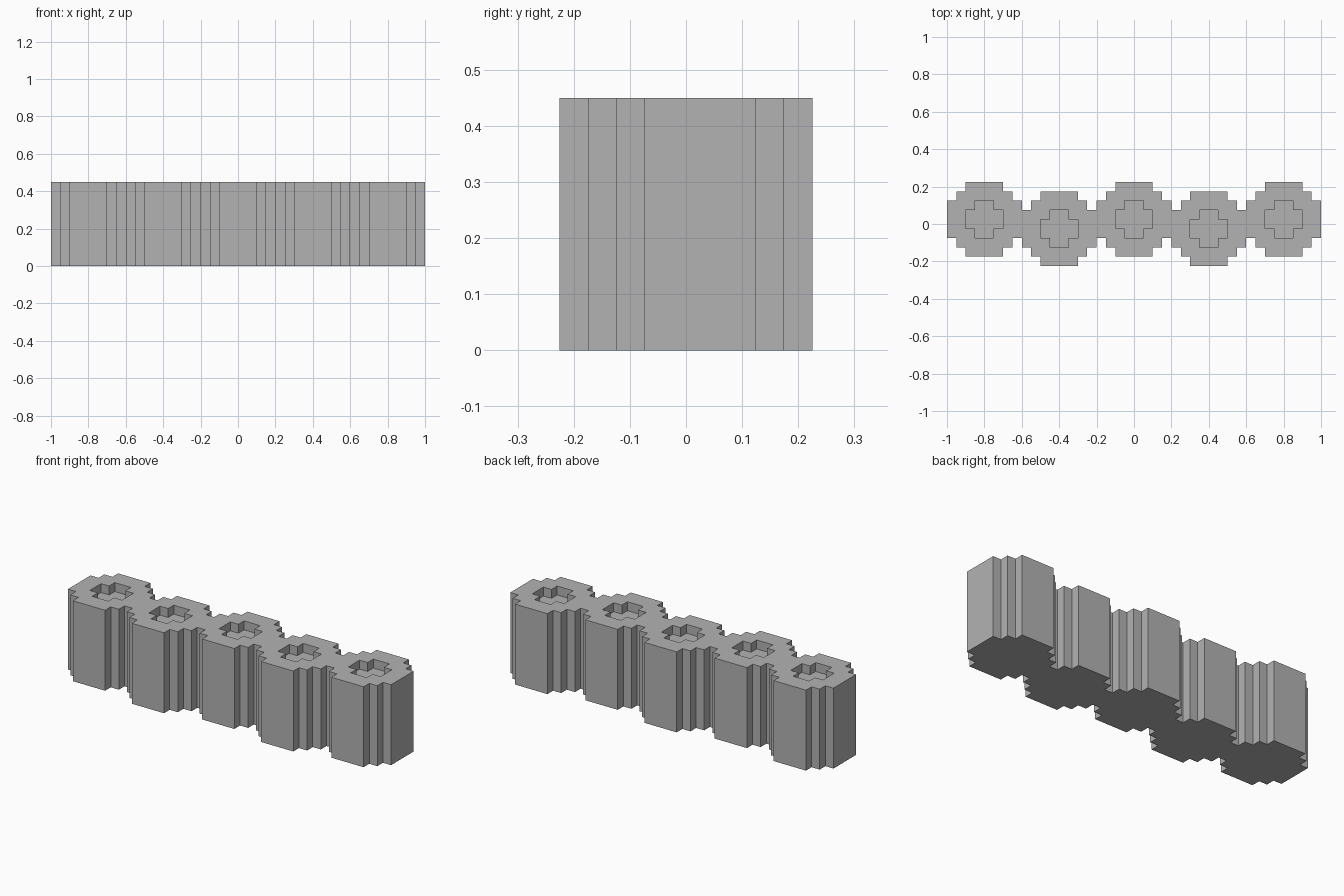
import bpy
import bmesh
from mathutils import Vector

STEP = 0.05        # size of one square of the stepped plan
HEIGHT = 0.45
SOCKET_DEPTH = 0.05

if "Cube" in bpy.data.objects:
    bpy.data.objects.remove(bpy.data.objects["Cube"], do_unlink=True)

stone = bpy.data.materials.new("stone_grey")
stone.use_nodes = True
grey = (0.45, 0.45, 0.45, 1.0)
stone.diffuse_color = grey
stone.node_tree.nodes["Principled BSDF"].inputs["Base Color"].default_value = grey

# Plan: five stepped round pillars, alternately set back and forward,
# each with a cross-shaped socket in its top
heights = {}
for pillar in range(-2, 3):
    shift = 0 if pillar % 2 == 0 else -1
    for i in range(-4, 4):
        for j in range(-4, 4):
            reach = abs(i + 0.5) + abs(j + 0.5)
            if reach <= 5:
                socket = SOCKET_DEPTH if reach <= 2 else 0
                heights[pillar * 8 + i, j + shift] = HEIGHT - socket

bm = bmesh.new()


def quad(*points):
    bm.faces.new([bm.verts.new(p) for p in points])


def corner(cell, a, b, z):
    # Rows are centred on y = 0, half a step off the plan's row numbers
    return Vector(((cell[0] + a) * STEP, (cell[1] + b + 0.5) * STEP, z))


RING = [(0, 0), (1, 0), (1, 1), (0, 1)]
SIDES = [(0, -1), (1, 0), (0, 1), (-1, 0)]

for cell, top in heights.items():
    # Top and underside
    quad(*[corner(cell, a, b, top) for a, b in RING])
    quad(*[corner(cell, a, b, 0) for a, b in reversed(RING)])
    # Walls wherever the neighbouring square is lower or empty
    for n, (dx, dy) in enumerate(SIDES):
        low = heights.get((cell[0] + dx, cell[1] + dy), 0)
        if low < top:
            p, q = RING[n], RING[(n + 1) % 4]
            quad(corner(cell, *p, low), corner(cell, *q, low),
                 corner(cell, *q, top), corner(cell, *p, top))

# Weld the squares and merge flat areas into clean faces
bmesh.ops.remove_doubles(bm, verts=bm.verts, dist=0.001)
bmesh.ops.dissolve_limit(bm, angle_limit=0.02, verts=bm.verts, edges=bm.edges)

mesh = bpy.data.meshes.new("pillar_row")
bm.to_mesh(mesh)
bm.free()
mesh.materials.append(stone)
body = bpy.data.objects.new("pillar_row", mesh)
bpy.context.collection.objects.link(body)
